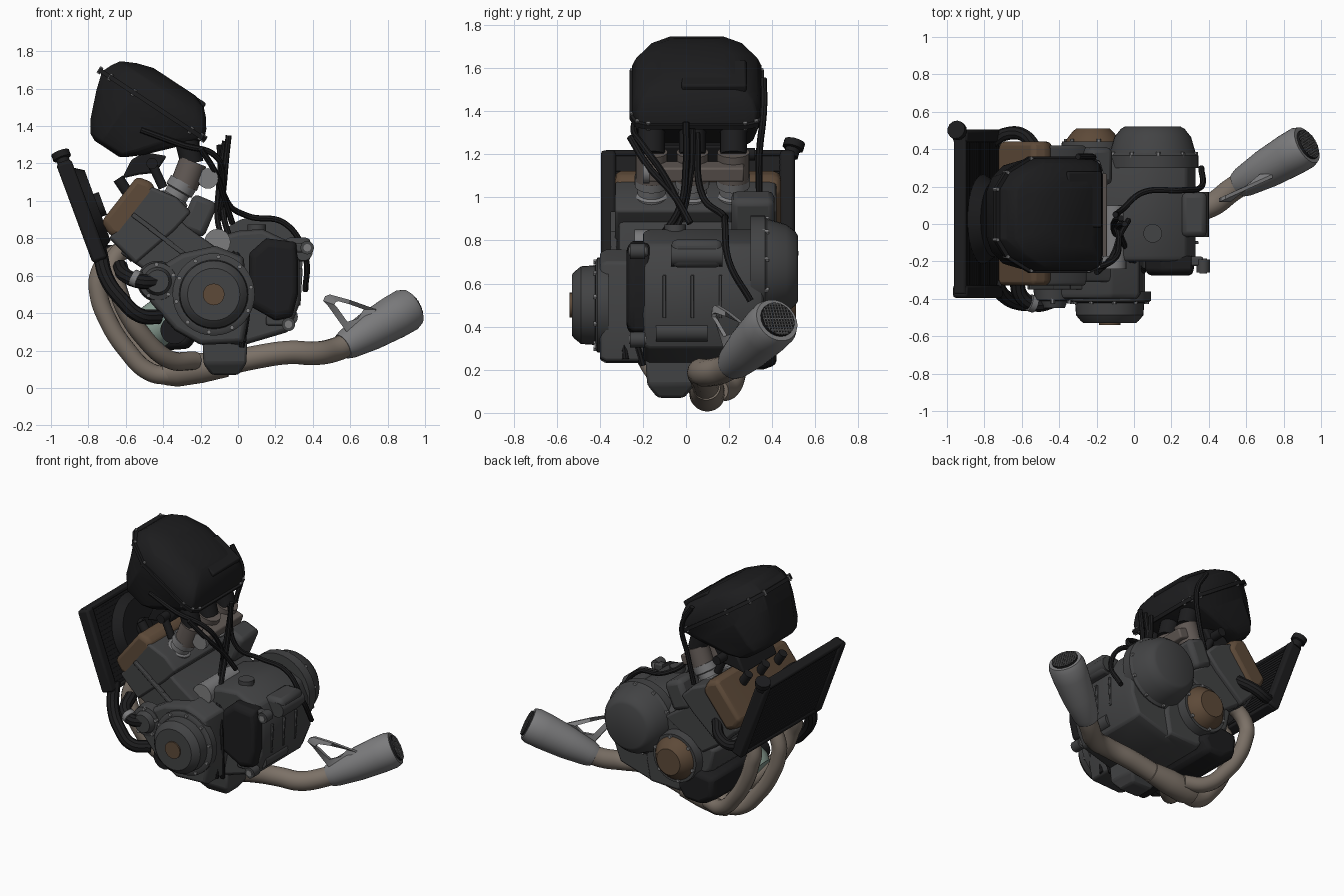
import bpy, bmesh, math
from mathutils import Vector, Matrix

if "Cube" in bpy.data.objects:
    bpy.data.objects.remove(bpy.data.objects["Cube"])
parts = []
Y = Vector((0, 1, 0))

def material(name, *rgb):
    m = bpy.data.materials.new(name)
    m.use_nodes = True
    m.diffuse_color = (*rgb, 1)
    m.node_tree.nodes["Principled BSDF"].inputs["Base Color"].default_value = (*rgb, 1)
    return m

BLACK = material("black_plastic", .012, .012, .013)
CASE = material("engine_grey", .055, .056, .058)
BRONZE = material("bronze_cover", .11, .068, .04)
PIPE = material("header_steel", .2, .165, .135)
SILVER = material("brushed_metal", .2, .2, .205)
THROTTLE = material("throttle_metal", .12, .1, .09)
GREEN = material("pale_green", .25, .34, .29)

def add(name, me, mat, bevel=0):
    me.materials.clear()
    me.materials.append(mat)
    ob = bpy.data.objects.new(name, me)
    bpy.context.collection.objects.link(ob)
    parts.append(ob)
    if bevel:
        b = ob.modifiers.new("soft_edges", "BEVEL")
        b.width, b.segments, b.limit_method = bevel, 2, "ANGLE"

def finish(name, bm, mat, bevel):
    bmesh.ops.recalc_face_normals(bm, faces=bm.faces)
    me = bpy.data.meshes.new(name)
    bm.to_mesh(me)
    bm.free()
    add(name, me, mat, bevel)

def loft(name, loops, mat, bevel=0, closed=False):
    bm = bmesh.new()
    rings = [[bm.verts.new(p) for p in loop] for loop in loops]
    n = len(rings[0])
    for a, b in list(zip(rings, rings[1:])) + ([(rings[-1], rings[0])] if closed else []):
        for i in range(n):
            bm.faces.new((a[i], a[(i + 1) % n], b[(i + 1) % n], b[i]))
    if not closed:
        bm.faces.new(rings[0])
        bm.faces.new(rings[-1])
    finish(name, bm, mat, bevel)

def prism(name, pts, layers, mat, bevel=.012):
    """Side profile (x, z) stacked through (y, scale) layers."""
    c = sum((Vector(p) for p in pts), Vector((0, 0))) / len(pts)
    scaled = lambda s: [c + (Vector(p) - c) * s for p in pts]
    loft(name, [[(x, y, z) for x, z in scaled(s)] for y, s in layers], mat, bevel)

def turned(name, p0, p1, profile, mat, seg=36):
    """Round part along p0-p1 with (fraction, radius) stations."""
    a, d = Vector(p0), Vector(p1) - Vector(p0)
    q = d.to_track_quat("Z", "Y")
    ring = [(math.cos(i * math.tau / seg), math.sin(i * math.tau / seg)) for i in range(seg)]
    loft(name, [[a + d * t + q @ Vector((r * c, r * s, 0)) for c, s in ring] for t, r in profile], mat)

def rod(name, p0, p1, r, mat, seg=20):
    turned(name, p0, p1, [(0, r), (1, r)], mat, seg)

def box(name, centre, size, tilt, mat, bevel=.01):
    bm = bmesh.new()
    m = Matrix.Translation(centre) @ Matrix.Rotation(tilt, 4, "Y") @ Matrix.Diagonal((*size, 1))
    bmesh.ops.create_cube(bm, size=1, matrix=m)
    finish(name, bm, mat, bevel)

def tube(name, pts, r, mat, res=3):
    cu = bpy.data.curves.new(name, "CURVE")
    cu.dimensions, cu.bevel_depth, cu.bevel_resolution, cu.use_fill_caps, cu.resolution_u = "3D", r, res, True, 8
    sp = cu.splines.new("BEZIER")
    sp.bezier_points.add(len(pts) - 1)
    for bp, p in zip(sp.bezier_points, pts):
        bp.co, bp.handle_left_type, bp.handle_right_type = p, "AUTO", "AUTO"
    tmp = bpy.data.objects.new(name + "_path", cu)
    bpy.context.collection.objects.link(tmp)
    me = bpy.data.meshes.new_from_object(tmp.evaluated_get(bpy.context.evaluated_depsgraph_get()))
    bpy.data.objects.remove(tmp)
    add(name, me, mat)

def bolts(name, x, z, r, n, y):
    for i in range(n):
        a = (i + .3) * math.tau / n
        c = Vector((x + r * math.cos(a), y, z + r * math.sin(a)))
        rod(f"{name}_{i}", c - Y * .014, c + Y * .014, .012, SILVER, 6)

# Airbox: bowl and lid stacked along the tilted seam normal
SEAM, U, N = Vector((-.46, .05, 1.515)), Vector((.835, 0, -.55)), Vector((.55, 0, .835))
half = [(-1, .45), (-.8, .75), (-.35, 1), (.75, 1), (.94, .92), (1, .75)]
outline = half + [(u, -v) for u, v in reversed(half)]
def airbox_ring(w, u0, u1, hy):
    return [SEAM + N * w + U * ((u0 + u1) / 2 + u * (u1 - u0) / 2) + Y * v * hy for u, v in outline]
loft("airbox_bowl", [airbox_ring(*s) for s in [(-.33, -.15, .01, .2), (-.31, -.19, .04, .235),
     (-.25, -.23, .11, .265), (-.1, -.29, .25, .29), (0, -.32, .335, .3)]], BLACK, .008)
loft("airbox_lid", [airbox_ring(*s) for s in [(0, -.32, .335, .3), (.05, -.3, .315, .3),
     (.1, -.27, .28, .28), (.14, -.19, .24, .24), (.168, -.1, .17, .17)]], BLACK, .008)
loft("airbox_flange", [airbox_ring(w, -.34, .345, .312) for w in (-.012, .012)], BLACK)
box("airbox_panel", SEAM + N * .14 + U * .13 + Y * .08, (.22, .3, .05), .582, BLACK)
for i, (u, v) in enumerate(outline):
    p = SEAM + U * u * .333 + Y * v * .3
    rod(f"airbox_screw_{i}", p - N * .02, p + N * .02, .01, SILVER, 8)
# Radiator with tanks, fan and cap
RT, RC, RN, RU = -.355, Vector((-.835, .055, .945)), Vector((.937, 0, .347)), Vector((-.347, 0, .937))
box("radiator_core", RC, (.05, .8, .54), RT, BLACK)
for i in range(18):
    box(f"radiator_fin_{i}", RC + RU * (i - 8.5) * .028, (.056, .78, .007), RT, BLACK, 0)
for s in (-1, 1):
    box(f"radiator_tank_{s}", RC + Y * s * .415, (.085, .07, .56), RT, BLACK, .015)
    box(f"radiator_rail_{s}", RC + RU * s * .27, (.07, .86, .03), RT, BLACK)
fan = RC + RN * .03 - Y * .03
turned("fan_shroud", fan, fan + RN * .06, [(0, .24), (.5, .22), (1, .2)], BLACK)
rod("fan_motor", fan, fan + RN * .09, .065, BLACK)
cap = RC + Y * .43 + RU * .26
turned("radiator_cap", cap, cap + RU * .075 + Y * .02, [(0, .035), (.5, .035), (.55, .05), (1, .05)], BLACK, 12)
# Coolant hoses
tube("lower_hose", [(-.74, -.31, .73), (-.7, -.38, .58), (-.62, -.42, .47), (-.53, -.42, .39), (-.42, -.36, .38)], .04, BLACK)
tube("pump_hose", [(-.63, -.28, .65), (-.6, -.39, .6), (-.52, -.43, .57), (-.43, -.41, .57)], .04, BLACK)
tube("head_hose", [(-.76, .44, .76), (-.69, .48, .73), (-.6, .48, .76), (-.52, .4, .83)], .035, BLACK)
rod("hose_clamp", (-.56, -.42, .59), (-.53, -.43, .577), .046, SILVER)
# Crankcase, gearbox and sump
prism("crankcase_front", [(-.5, .6), (-.3, .72), (-.12, .76), (.03, .7), (.06, .4), (.03, .24),
      (-.2, .23), (-.34, .31), (-.47, .46)], [(-.4, .94), (-.37, 1), (.34, 1), (.38, .92)], CASE)
prism("gearbox", [(-.2, .78), (0, .84), (.13, .85), (.28, .78), (.33, .68), (.33, .45), (.27, .3),
      (0, .22), (-.2, .25)], [(-.2, .95), (-.17, 1), (.3, 1), (.36, .92)], CASE)
box("rear_mount_block", (.32, .05, .74), (.14, .24, .13), 0, CASE, .03)
rod("rear_mount_tube", (.35, -.07, .73), (.35, .17, .73), .05, CASE)
rod("lower_mount_tube", (.27, -.14, .38), (.27, .1, .38), .05, CASE)
rod("filler_plug", (.1, -.05, .83), (.1, -.05, .875), .05, CASE)
for y in (-.1, .03, .16):
    box(f"case_rib_{y}", (.325, y, .54), (.03, .016, .2), .06, CASE, .004)
sump = [(.27, .12, .12), (.13, .115, .11), (.08, .08, .07), (.07, .07, .06)]
loft("oil_sump", [[(-.07 + a * hx, -.07 + b * hy, z) for a, b in ((-1, -1), (1, -1), (1, 1), (-1, 1))]
                  for z, hx, hy in sump], CASE, .015)
# Cylinder block, head and cam cover
prism("cylinder_block", [(-.4, .98), (-.27, .86), (-.1, .74), (-.4, .56), (-.63, .72)],
      [(-.31, .96), (-.28, 1), (.36, 1), (.39, .96)], CASE)
prism("cylinder_head", [(-.47, 1.08), (-.33, 1.02), (-.25, .94), (-.34, .84), (-.55, .66), (-.69, .8)],
      [(-.33, .96), (-.3, 1), (.39, 1), (.42, .96)], CASE)
prism("cam_cover", [(-.54, 1.13), (-.46, 1.1), (-.43, 1.03), (-.62, .79), (-.69, .82), (-.73, .89)],
      [(-.33, .92), (-.3, 1), (.4, 1), (.44, .92)], BRONZE, .02)
for i in range(3):
    box(f"head_rib_{i}", (-.5 + i * .09, -.335, .88 - i * .07), (.025, .03, .16), -.93, CASE, .005)
box("thermostat_housing", (-.21, .31, .92), (.14, .2, .2), .4, CASE, .03)
# Throttle bodies, intake runners and coils, one per cylinder
for y in (-.16, .03, .22):
    turned(f"intake_boot_{y}", (-.36, y, .98), (-.29, y, 1.1),
           [(0, .08), (.3, .08), (.35, .065), (.6, .065), (.65, .078), (1, .078)], SILVER)
    rod(f"throttle_body_{y}", (-.29, y, 1.08), (-.24, y, 1.21), .075, THROTTLE)
    rod(f"intake_runner_{y}", (-.245, y, 1.2), (-.3, y, 1.42), .062, BLACK)
    rod(f"injector_{y}", (-.4, y, 1.07), (-.46, y, 1.2), .025, BLACK)
    rod(f"ignition_coil_{y}", (-.56, y, 1), (-.64, y, 1.12), .03, BLACK)
rod("fuel_rail", (-.46, -.2, 1.2), (-.46, .32, 1.2), .03, BLACK)
rod("cable_wheel", (-.16, -.2, 1.12), (-.16, -.17, 1.12), .055, SILVER)
box("throttle_linkage", (-.2, .04, 1.12), (.1, .46, .07), .35, THROTTLE)
prism("wiring_tray", [(-.62, 1.12), (-.57, 1.22), (-.5, 1.26), (-.38, 1.24), (-.44, 1.15), (-.53, 1.14)], [(-.13, 1), (.24, 1)], BLACK)
# Generator side: bowl cover, bronze cap, water pump and starter
turned("generator_cover", (-.13, -.36, .5), (-.13, -.53, .5),
       [(0, .22), (.3, .22), (.35, .205), (.36, .185), (.75, .18), (.93, .155), (1, .14)], CASE)
rod("generator_cap", (-.13, -.52, .5), (-.13, -.54, .5), .058, BRONZE)
bolts("generator_bolt", -.13, .5, .203, 10, -.415)
turned("water_pump", (-.43, -.34, .57), (-.43, -.45, .57), [(0, .11), (.6, .1), (.65, .075), (1, .06)], CASE)
bolts("pump_bolt", -.43, .57, .09, 5, -.41)
rod("starter_motor", (-.11, -.24, .78), (-.11, .1, .78), .07, SILVER)
# Sprocket side cover and mounting lugs
prism("sprocket_cover", [(.06, .72), (.15, .8), (.31, .78), (.32, .68), (.32, .5), (.29, .38), (.2, .36), (.06, .44)],
      [(-.17, 1), (-.25, 1), (-.275, .85)], BLACK)
for i, (x, z) in enumerate([(.37, .75), (.27, .34)]):
    rod(f"mount_lug_{i}", (x, -.26, z), (x, -.19, z), .036, CASE)
    rod(f"mount_bush_{i}", (x, -.265, z), (x, -.185, z), .02, SILVER)
    box(f"mount_arm_{i}", (x - .06, -.2, z + .02 * i), (.12, .05, .05), 0, CASE)
# Clutch side: large bowl and bronze pulse cover
turned("clutch_cover", (.1, .3, .67), (.1, .52, .67),
       [(0, .245), (.3, .245), (.36, .23), (.75, .205), (.95, .17), (1, .15)], CASE)
bolts("clutch_bolt", .1, .67, .233, 10, .37)
turned("pulse_flange", (-.22, .36, .5), (-.22, .44, .5), [(0, .18), (1, .165)], CASE)
turned("pulse_cover", (-.22, .42, .5), (-.22, .51, .5), [(0, .15), (.3, .145), (.8, .11), (1, .09)], BRONZE)
bolts("pulse_bolt", -.22, .5, .15, 6, .44)
# Oil filter and cooler housing
prism("cooler_housing", [(-.52, .43), (-.3, .46), (-.2, .3), (-.26, .21), (-.4, .2), (-.51, .27)],
      [(-.04, .85), (.02, 1), (.36, 1), (.42, .8)], BLACK, .02)
rod("oil_filter", (-.34, -.34, .31), (-.34, -.0, .31), .075, BLACK)
turned("oil_cooler", (-.38, -.08, .38), (-.5, -.08, .29), [(0, .12), (.7, .12), (1, .1)], GREEN)
# Exhaust headers, collector, tailpipe and muffler
header = [(-.58, .75), (-.68, .7), (-.745, .6), (-.745, .5), (-.7, .37), (-.6, .21), (-.47, .085), (-.33, .065)]
n = len(header) - 1
for y, y_end, lift, sway in [(-.16, .04, .1, -.1), (.04, .09, 0, 0), (.24, .15, .05, .03)]:
    tube(f"header_{y}", [(x + lift * min(1, k / 3), y + (y_end - y) * (k / n) ** 4 + sway * math.sin(math.pi * k / n),
                          z + lift * k / n * .8) for k, (x, z) in enumerate(header)], .05, PIPE, 5)
    rod(f"port_flange_{y}", (-.58, y, .76), (-.62, y, .72), .065, SILVER)
turned("collector", (-.4, .1, .08), (-.06, .095, .125), [(0, .065), (.2, .083), (.6, .08), (1, .066)], PIPE)
tube("tailpipe", [(-.12, .095, .115), (.1, .08, .165), (.28, .07, .19), (.41, .1, .185), (.52, .18, .205), (.62, .245, .25)], .064, PIPE, 5)
M0, M1 = Vector((.56, .21, .22)), Vector((.925, .422, .43))
MD = M1 - M0
turned("muffler", M0, M1, [(0, .07), (.08, .083), (.4, .105), (.75, .117), (.93, .118), (1, .106)], SILVER)
rod("muffler_mesh", M1, M1 + MD * .03, .085, BLACK)
side = MD.normalized().cross(Vector((0, 0, 1))).normalized()
rise = side.cross(MD.normalized())
for i in range(-5, 6):
    w = math.sqrt(.082 ** 2 - (i * .015) ** 2)
    for a, b in ((side, rise), (rise, side)):
        c = M1 + MD * .031 + a * i * .015
        rod(f"mesh_wire_{i}", c - b * w, c + b * w, .003, SILVER, 4)
# Muffler hanger: thin open plate
outer = [(.455, .465), (.465, .49), (.49, .5), (.6, .47), (.74, .42), (.68, .33), (.58, .3), (.48, .44)]
loft("muffler_hanger", [[(.59 + (x - .59) * s, .13 + .45 * (x - .46) + dy, .42 + (z - .42) * s) for x, z in outer]
     for s, dy in ((1, -.01), (1, .01), (.55, .01), (.55, -.01))], SILVER, 0, True)
# Control cables and breather hoses
for i, path in enumerate([
    [(-.05, 0, 1.35), (-.07, 0, 1.15), (-.08, -.03, .95), (-.03, -.17, .75), (.02, -.3, .5), (.03, -.28, .25)],
    [(-.07, .03, 1.32), (-.1, .02, 1.1), (-.1, -.05, .85), (0, -.2, .7), (.05, -.25, .45), (.02, -.2, .22)],
    [(-.2, -.26, 1.28), (-.12, -.18, 1.15), (-.07, -.05, 1), (-.03, .02, .88)],
    [(-.1, .05, 1.3), (-.06, .08, 1), (.05, .17, .92), (.25, .18, .88), (.36, .2, .7), (.36, .3, .52)],
    [(-.52, -.23, 1.38), (-.3, -.24, 1.3), (-.12, -.2, 1.24), (-.08, -.1, 1.1), (-.1, 0, .9)],
    [(-.3, .36, 1.55), (-.22, .36, 1.4), (-.25, .34, 1.2), (-.3, .34, 1)]]):
    tube(f"cable_{i}", path, .016, BLACK, 2)
# Smooth curved surfaces, keep hard edges
bpy.ops.object.select_all(action="DESELECT")
for ob in parts:
    ob.select_set(True)
bpy.context.view_layer.objects.active = parts[0]
bpy.ops.object.shade_smooth_by_angle(angle=math.radians(32))
